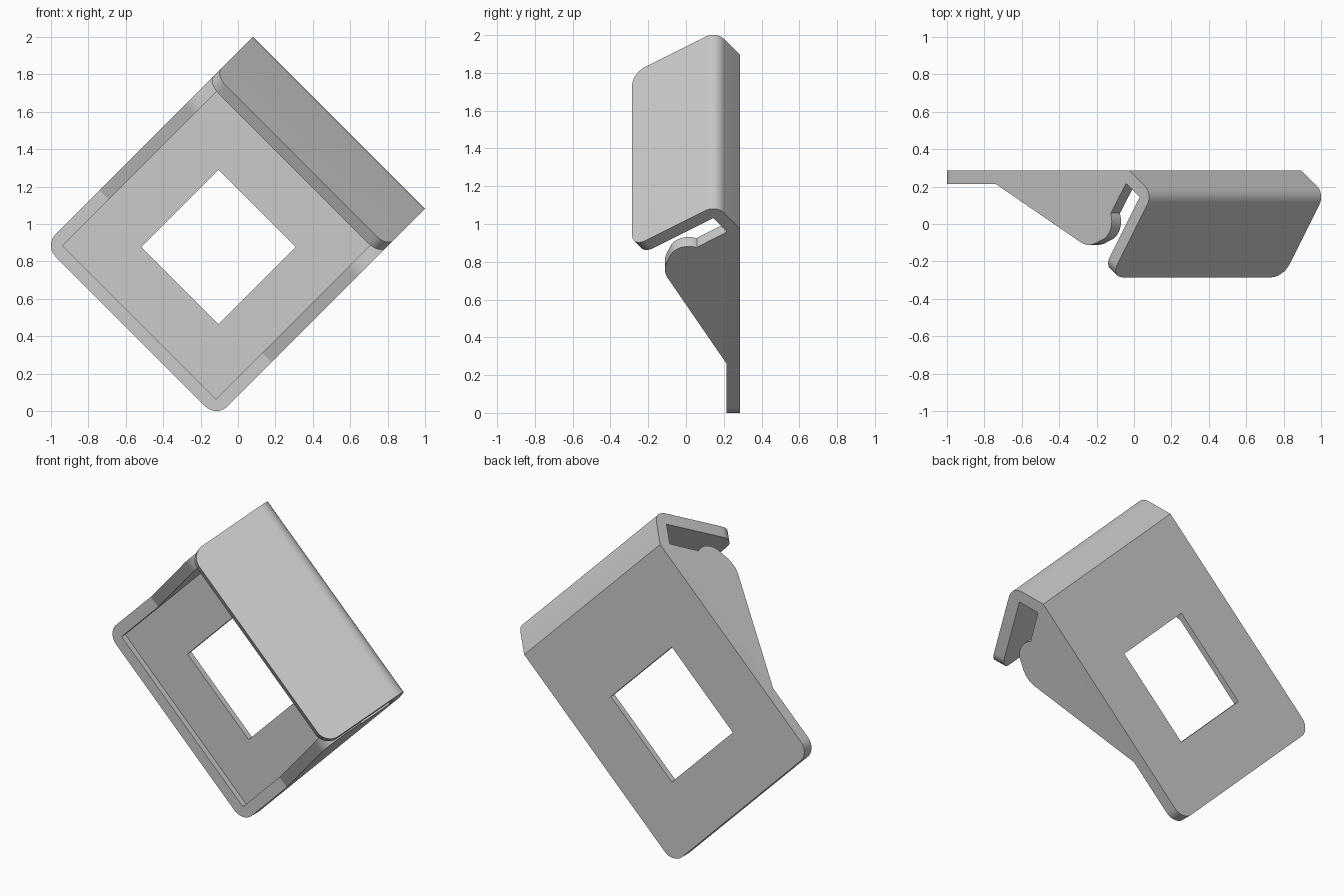
import bpy, bmesh
from math import sin, cos, radians, sqrt
from mathutils import Vector

if "Cube" in bpy.data.objects:
    bpy.data.objects.remove(bpy.data.objects["Cube"])

S = sqrt(0.5)
V0, V1, T = 0.057, 1.358, 0.07        # plate width range and sheet thickness
R = 0.0845                            # corner radius


def place(u, y, v):
    """Plate axes (u up-right, v up-left) to world."""
    return Vector(((u - v) * S, y, (u + v) * S))


def arc(cu, cy, r, a0, a1, n):
    return [(cu + r * cos(radians(a0 + (a1 - a0) * i / n)),
             cy + r * sin(radians(a0 + (a1 - a0) * i / n))) for i in range(n + 1)]


def prism(name, profile, v0, v1, round_at=()):
    """Extrude a (u, y) profile across v; round the corners along given profile sides."""
    bm = bmesh.new()
    a = [bm.verts.new(place(u, y, v0)) for u, y in profile]
    b = [bm.verts.new(place(u, y, v1)) for u, y in profile]
    n = len(profile)
    bm.faces.new(a)
    bm.faces.new(b[::-1])
    for i in range(n):
        j = (i + 1) % n
        bm.faces.new((a[i], b[i], b[j], a[j]))
    bmesh.ops.recalc_face_normals(bm, faces=bm.faces)
    edges = [bm.edges.get((s[i], s[(i + 1) % n])) for i in round_at for s in (a, b)]
    if edges:
        bmesh.ops.bevel(bm, geom=edges, offset=R, segments=10, profile=0.5, affect='EDGES')
    me = bpy.data.meshes.new(name)
    bm.to_mesh(me)
    bm.free()
    ob = bpy.data.objects.new(name, me)
    bpy.context.collection.objects.link(ob)
    return ob


def activate(ob):
    bpy.ops.object.select_all(action='DESELECT')
    ob.select_set(True)
    bpy.context.view_layer.objects.active = ob


def cut(ob, cutter):
    m = ob.modifiers.new("cut", 'BOOLEAN')
    m.operation, m.solver, m.object = 'DIFFERENCE', 'EXACT', cutter
    activate(ob)
    bpy.ops.object.modifier_apply(modifier=m.name)
    bpy.data.objects.remove(cutter, do_unlink=True)


# Back plate bent into a hood: first bend 35 degrees, second 90 degrees
A = Vector((sqrt(2 / 3), -sqrt(1 / 3)))
B = Vector((-sqrt(1 / 3), -sqrt(2 / 3)))
C = Vector((1.499, 0.161))
tip = C + 0.546 * B
centre = C - T * A + T * B
bend = arc(centre.x, centre.y, T, 54.74, -35.26, 10)
profile = [(-0.106, 0.285), (1.323, 0.285)] + bend + [
    tuple(tip), tuple(tip - T * A), tuple(centre), (1.301, 0.215), (-0.106, 0.215)]
n = len(profile)
body = prism("plate_and_hood", profile, V0, V1, round_at=(n - 1, n - 5))

# Shallow recess and window
cut(body, prism("recess_cutter", [(-0.039, 0.25), (1.251, 0.25), (1.301, 0.215),
                                  (1.301, 0.15), (-0.039, 0.15)], V0 + T, V1 - T))
cut(body, prism("window_cutter", [(0.255, 0.1), (0.838, 0.1), (0.838, 0.4), (0.255, 0.4)],
                0.401, 0.985))

# Triangular side walls with a rounded knob near the hood
wall = [(0.311, 0.215), (1.296, 0.215), (1.187, 0.063)]
wall += arc(1.085, 0.015, 0.105, 24, -78, 12)
wall += [(1.06, -0.106), (1.03, -0.111), (1.0, -0.111), (0.975, -0.106), (0.955, -0.098)]
parts = [body]
for side, v in (("right", V0), ("left", V1 - T)):
    parts.append(prism("side_wall_" + side, wall, v, v + T))

for ob in parts:
    activate(ob)
    bpy.ops.object.shade_smooth_by_angle(angle=radians(25))
